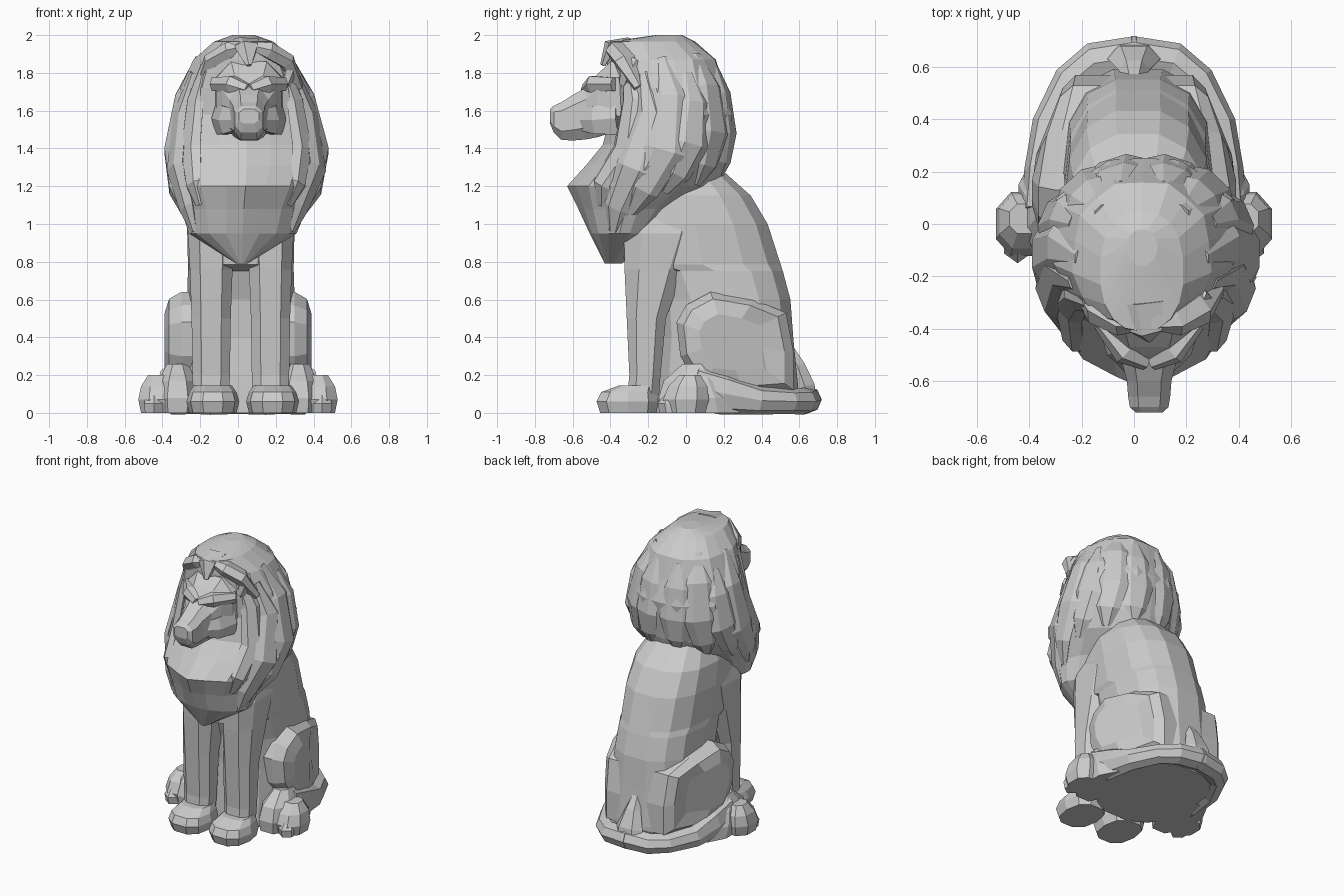
import bpy, bmesh
from math import sin, cos, pi
from mathutils import Vector


def loft(name, rings):
    """Skin a list of equal-length point rings, cap both ends."""
    bm = bmesh.new()
    vs = [[bm.verts.new(p) for p in r] for r in rings]
    n = len(vs[0])
    for a, b in zip(vs, vs[1:]):
        for i in range(n):
            j = (i + 1) % n
            bm.faces.new((a[i], a[j], b[j], b[i]))
    bm.faces.new(vs[0])
    bm.faces.new(vs[-1])
    bmesh.ops.recalc_face_normals(bm, faces=bm.faces)
    me = bpy.data.meshes.new(name)
    bm.to_mesh(me)
    bm.free()
    ob = bpy.data.objects.new(name, me)
    bpy.context.collection.objects.link(ob)
    return ob


def spow(v, p):
    return (1 if v >= 0 else -1) * abs(v) ** p


def oval(z, yf, yb, w, cx, p, t):
    """Point on a level oval; t = 0 faces the front."""
    return Vector((cx + w * spow(sin(t), p),
                   (yf + yb) / 2 - (yb - yf) / 2 * spow(cos(t), p), z))


def stack(name, rows, n, p=1.0, cx=0.0, turn=0.0):
    """Loft of level ovals: rows of (z, y front, y back, half width)."""
    return loft(name, [[oval(z, a, b, w, cx, p, 2 * pi * (i + turn) / n) for i in range(n)]
                       for z, a, b, w in rows])


def tube(name, path, radii, n=6, out=None):
    """Loft along a path; radii = (side, normal) pairs."""
    path = [Vector(q) for q in path]
    rings = []
    for k, q in enumerate(path):
        d = (path[min(k + 1, len(path) - 1)] - path[max(k - 1, 0)]).normalized()
        up = Vector(out) if out else Vector((0, 0, 1))
        side = d.cross(up).normalized()
        nor = side.cross(d)
        a, b = radii[k]
        rings.append([q + side * a * cos(2 * pi * i / n) + nor * b * sin(2 * pi * i / n)
                      for i in range(n)])
    return loft(name, rings)


# Body: seated torso with sloping back and a chest overhanging the legs
stack("body", [(0, -.17, .6, .31), (.15, -.16, .6, .31), (.4, -.14, .575, .3),
               (.6, -.15, .56, .285), (.75, -.2, .52, .28), (.785, -.335, .51, .28),
               (1.0, -.34, .44, .285), (1.15, -.34, .35, .27), (1.3, -.3, .18, .2)],
      14, .8, .015, .5)

# Mane: stacked ovals, pointed toward the chest at the bottom
# rows of (z, y front, y back, half width, centre x, roundness)
MANE = [(2.0, -.16, -.02, .06, .03, 1), (1.965, -.41, .05, .16, .03, .85),
        (1.87, -.42, .17, .27, .03, .9), (1.72, -.41, .215, .345, .035, .95),
        (1.58, -.4, .265, .39, .04, 1), (1.42, -.44, .245, .42, .045, 1.05),
        (1.31, -.53, .23, .43, .045, 1.1), (1.2, -.63, .2, .4, .04, 1.2),
        (1.08, -.57, .0, .34, .03, 1.2), (.95, -.51, -.14, .29, .025, 1.1),
        (.79, -.43, -.34, .03, .02, 1)]


def mane_point(t, z, k=1.0):
    for hi, lo in zip(MANE, MANE[1:]):
        if lo[0] <= z <= hi[0]:
            f = (hi[0] - z) / (hi[0] - lo[0])
            _, yf, yb, w, cx, pw = [a + (b - a) * f for a, b in zip(hi, lo)]
            p = oval(z, yf, yb, w, cx, pw, t)
            c = Vector((cx, (yf + yb) / 2, z))
            return c + (p - c) * k
    raise ValueError(z)


N = 18
loft("mane", [[mane_point(2 * pi * i / N, r[0], .96 if i % 2 and 1 < k < 9 else 1)
               for i in range(N)] for k, r in enumerate(MANE)])

# Mane locks: broad flat wedges lying on the mane, on both sides
LOCKS = [(.27, 1.84, 1.1, .08), (.38, 1.8, .96, .1), (.5, 1.88, 1.06, .11),
         (.63, 1.8, 1.17, .1), (.76, 1.9, 1.21, .11), (.9, 1.84, 1.24, .11)]
for s in (-1, 1):
    for f, z0, z1, w in LOCKS:
        t = s * f * pi
        path = [mane_point(t, z0 + (z1 - z0) * u, .95) for u in (0, .25, .6, .85, 1)]
        tube("mane_lock", path, [(.03, .012), (w * .8, .032), (w, .038), (w * .75, .035), (.03, .015)],
             6, (sin(t), -cos(t), 0))

# Head: lofted from the mane to the nose; rows of (y, half width, bottom, top)
HX = .058
HEAD = [(-.28, .19, 1.48, 1.88), (-.4, .185, 1.47, 1.87), (-.47, .15, 1.45, 1.8),
        (-.53, .11, 1.44, 1.73), (-.6, .09, 1.435, 1.69), (-.66, .085, 1.44, 1.65),
        (-.7, .078, 1.48, 1.63), (-.72, .055, 1.53, 1.61)]
loft("head", [[(HX + w * spow(cos(2 * pi * (i + .5) / 8), .7), y,
                (a + b) / 2 + (b - a) / 2 * spow(sin(2 * pi * (i + .5) / 8), .7))
               for i in range(8)] for y, w, a, b in HEAD])

# Brows, cheeks, ears and crown locks
for s in (-1, 1):
    tube("brow", [(HX + s * .01, -.53, 1.71), (HX + s * .09, -.49, 1.74), (HX + s * .185, -.38, 1.74)],
         [(.03, .035), (.05, .05), (.03, .04)], 6)
    tube("cheek", [(HX + s * .06, -.57, 1.55), (HX + s * .115, -.48, 1.55), (HX + s * .15, -.36, 1.56)],
         [(.02, .06), (.05, .085), (.05, .1)], 6)
    tube("ear", [(HX + s * .19, -.33, 1.74), (HX + s * .22, -.31, 1.81), (HX + s * .2, -.27, 1.87)],
         [(.03, .03), (.05, .035), (.025, .02)], 6, (s, -.4, 0))
    tube("crown_lock", [(HX + s * .03, -.38, 1.94), (HX + s * .1, -.37, 1.92), (HX + s * .19, -.32, 1.86),
                        (HX + s * .26, -.25, 1.72)],
         [(.03, .03), (.06, .05), (.07, .05), (.03, .03)], 6)
tube("forehead_tuft", [(HX - .02, -.3, 1.97), (HX - .01, -.4, 1.94), (HX, -.44, 1.84)],
     [(.09, .02), (.07, .04), (.015, .015)], 5)

# Haunch side outline (y, z)
HAUNCH = [(-.05, .48), (.0, .57), (.13, .64), (.36, .6), (.53, .53), (.57, .32),
          (.57, .12), (.3, .1), (.08, .12), (-.03, .3)]

for s in (-1, 1):
    # Front legs flaring to the shoulder, and paws
    stack("front_leg", [(.05, -.32, -.14, .1), (.2, -.305, -.13, .105), (.5, -.32, -.1, .11),
                        (.76, -.335, 0, .12), (.95, -.34, .08, .13), (1.06, -.3, .1, .1)],
          8, .75, .015 + s * .157, .5)
    stack("front_paw", [(0, -.46, -.15, .125), (.06, -.48, -.14, .14), (.11, -.455, -.15, .125),
                        (.145, -.36, -.16, .1)], 10, .8, .025 + s * .158, .5)

    # Haunches: side outline swelling outward, narrowing to the rear
    rings = []
    for x, k in ((.1, 1), (.3, 1), (.365, .86), (.39, .55)):
        rings.append([(s * x * (1 - .8 * max(0, y - .25)), .22 + (y - .22) * k, .38 + (z - .38) * k)
                      for y, z in HAUNCH])
    loft("haunch", rings)

    # Hind foot with toes splayed outward
    stack("hind_foot", [(0, -.15, .3, .12), (.08, -.16, .28, .13), (.17, -.13, .22, .11),
                        (.26, -.02, .12, .06)], 8, .9, s * .32, .5)
    stack("hind_toe", [(0, -.11, .11, .1), (.07, -.13, .13, .115), (.14, -.1, .12, .1),
                       (.2, -.04, .08, .06)], 8, .85, s * .42, .5)
    stack("outer_toe", [(0, -.14, 0, .055), (.05, -.15, 0, .06), (.11, -.1, -.02, .035)],
          6, 1, s * .445)

    # Tail band wrapping the base
    tube("tail_band", [(-s * .02, .64, .07), (s * .15, .615, .06), (s * .235, .545, .06), (s * .32, .38, .065),
                       (s * .35, .2, .1), (s * .37, .04, .14)],
         [(.08, .075), (.08, .07), (.075, .065), (.07, .075), (.07, .11), (.06, .12)], 8)

# Tail root running down the spine to the band
tube("tail_root", [(0, .53, .36), (0, .59, .25), (0, .63, .14), (0, .64, .06)],
     [(.03, .03), (.06, .045), (.1, .06), (.12, .06)], 6, (0, 1, .2))
